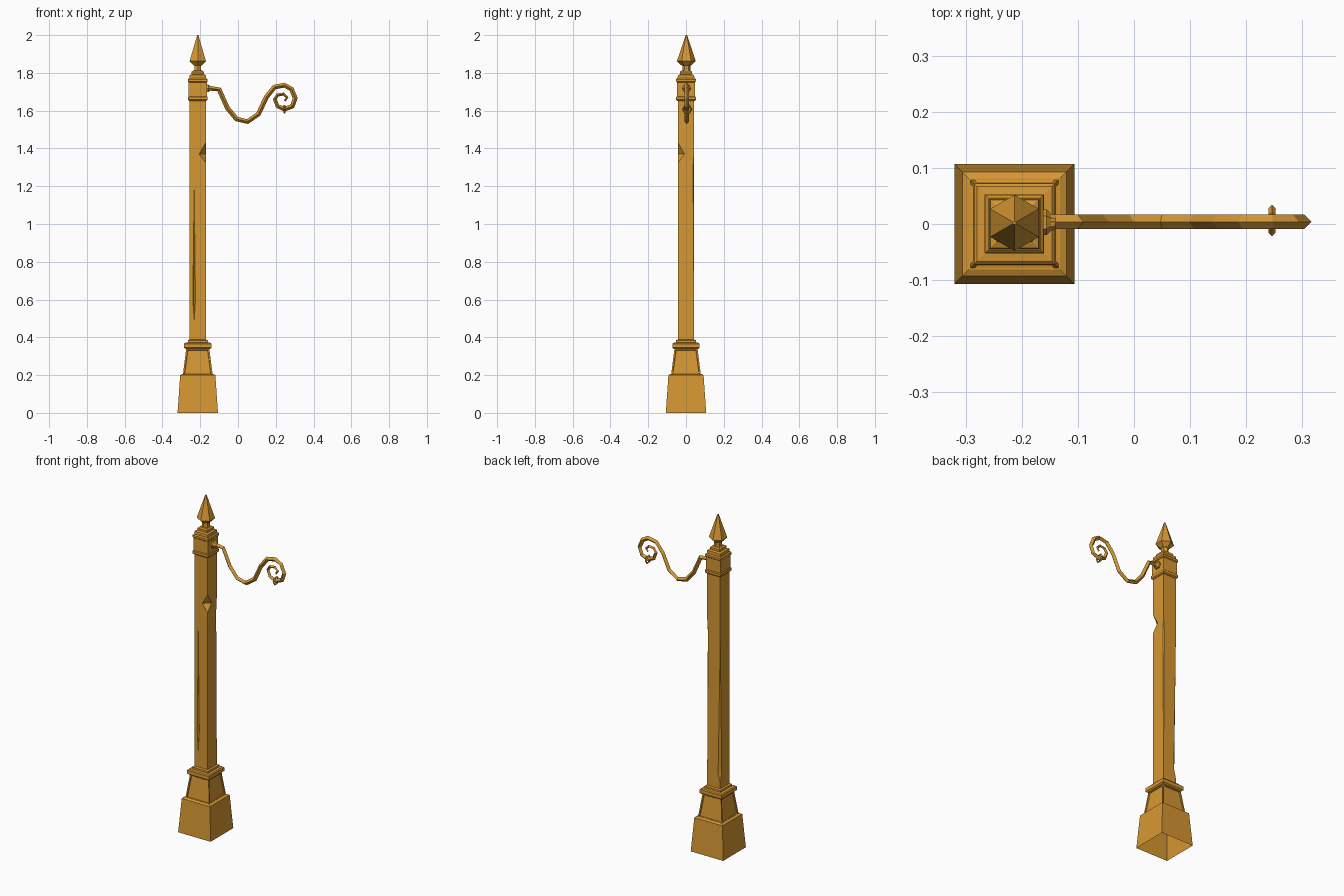
import bpy, bmesh, math
from mathutils import Vector

old = bpy.data.objects.get("Cube")
if old:
    bpy.data.objects.remove(old, do_unlink=True)

ochre = bpy.data.materials.new("ochre_paint")
ochre.use_nodes = True
COLOUR = (0.67, 0.31, 0.032, 1)
ochre.diffuse_color = COLOUR
ochre.node_tree.nodes["Principled BSDF"].inputs["Base Color"].default_value = COLOUR

PX = -0.213  # post axis


def finish(name, bm):
    bmesh.ops.recalc_face_normals(bm, faces=bm.faces)
    mesh = bpy.data.meshes.new(name)
    bm.to_mesh(mesh)
    bm.free()
    mesh.materials.append(ochre)
    obj = bpy.data.objects.new(name, mesh)
    bpy.context.scene.collection.objects.link(obj)
    return obj


def skin(bm, rings, caps=(True, True)):
    """Bridge equal rings of points; return the side faces."""
    vs = [[bm.verts.new(p) for p in ring] for ring in rings]
    n = len(vs[0])
    sides = [bm.faces.new((a[i], a[(i + 1) % n], b[(i + 1) % n], b[i]))
             for a, b in zip(vs, vs[1:]) for i in range(n)]
    if caps[0]:
        bm.faces.new(vs[0][::-1])
    if caps[1]:
        bm.faces.new(vs[-1])
    return sides


def ring(r, z, n, turn, cx=PX, cy=0.0):
    return [(cx + r * math.cos(turn + i * math.tau / n),
             cy + r * math.sin(turn + i * math.tau / n), z) for i in range(n)]


def square(name, profile, caps=(True, True)):
    """Stack of square sections given as (half width, height)."""
    bm = bmesh.new()
    skin(bm, [ring(h * math.sqrt(2), z, 4, math.pi / 4) for h, z in profile], caps)
    return finish(name, bm)


# Base block, open underneath
square("base_block", [(0.107, 0), (0.093, 0.2), (0.081, 0.206)], (False, True))

# Tapered plinth with a sunken panel on each side
bm = bmesh.new()
panels = skin(bm, [ring(h * math.sqrt(2), z, 4, math.pi / 4)
                   for h, z in ((0.079, 0.2), (0.061, 0.342))])
bmesh.ops.recalc_face_normals(bm, faces=bm.faces)
bmesh.ops.inset_individual(bm, faces=panels, thickness=0.011, depth=0)
bmesh.ops.inset_individual(bm, faces=panels, thickness=0.003, depth=-0.005)
finish("plinth", bm)

# Plinth moulding
square("plinth_moulding", [(0.064, 0.338), (0.072, 0.345), (0.072, 0.366),
                           (0.067, 0.371), (0.053, 0.373), (0.053, 0.384), (0.044, 0.388)])

# Post with weathered edges
post = square("post", [(0.043, 0.37), (0.043, 1.68)])


def gouge(name, x, y, r, low, wide, high):
    """Cut a spindle shaped nick out of the post."""
    bm = bmesh.new()
    skin(bm, [ring(r * 0.02, low, 4, 0, x, y), ring(r, wide, 4, 0, x, y),
              ring(r * 0.02, high, 4, 0, x, y)])
    cutter = finish(name, bm)
    cutter.hide_render = True
    cutter.hide_viewport = True
    cutter.display_type = 'WIRE'
    mod = post.modifiers.new(name, 'BOOLEAN')
    mod.operation = 'DIFFERENCE'
    mod.solver = 'EXACT'
    mod.object = cutter


gouge("edge_chip_cutter", PX + 0.043, -0.043, 0.036, 1.325, 1.37, 1.43)
gouge("back_edge_wear_cutter", PX - 0.043, 0.043, 0.014, 0.42, 0.48, 1.27)
gouge("side_edge_wear_cutter", PX + 0.043, 0.043, 0.006, 0.5, 1.3, 1.38)
gouge("front_crack_cutter", PX - 0.019, -0.043, 0.007, 0.49, 0.6, 1.2)

# Collar box with raised bands
square("collar_box", [(0.048, 1.66), (0.048, 1.765)])
square("collar_lower_band", [(0.046, 1.652), (0.052, 1.658), (0.052, 1.672), (0.048, 1.676)])
square("collar_upper_band", [(0.048, 1.75), (0.052, 1.754), (0.052, 1.766), (0.046, 1.772)])
square("top_step", [(0.045, 1.765), (0.043, 1.788), (0.032, 1.793), (0.032, 1.806), (0.024, 1.812)])

# Six sided spear finial
bm = bmesh.new()
skin(bm, [ring(r, z, 6, math.pi / 6, PX, 0.002) for r, z in
          ((0.026, 1.805), (0.021, 1.815), (0.021, 1.838), (0.029, 1.842),
           (0.05, 1.862), (0.005, 1.996), (0.003, 2.0))])
finish("spear_finial", bm)

# Bracket plate and socket on the collar
bm = bmesh.new()


def disc(x, r):
    return [(x, 0.003 + r * math.cos(i * math.tau / 6),
             1.718 + r * math.sin(i * math.tau / 6)) for i in range(6)]


skin(bm, [disc(x, r) for x, r in ((-0.17, 0.023), (-0.156, 0.023), (-0.148, 0.015), (-0.14, 0.013))])
finish("bracket_plate", bm)

# Scrolled arm with a diamond section
PATH = [(-0.16, 1.72), (-0.1, 1.712), (-0.056, 1.614), (-0.008, 1.556), (0.05, 1.542),
        (0.108, 1.582), (0.15, 1.672), (0.193, 1.725), (0.246, 1.735), (0.283, 1.714),
        (0.303, 1.667), (0.288, 1.624), (0.246, 1.608), (0.209, 1.624), (0.195, 1.661),
        (0.209, 1.683), (0.24, 1.688), (0.26, 1.67), (0.248, 1.652)]
pts = [Vector((x, 0.004, z)) for x, z in PATH]
side = Vector((0, 1, 0))
sections = []
for i, p in enumerate(pts):
    tangent = (pts[min(i + 1, len(pts) - 1)] - pts[max(i - 1, 0)]).normalized()
    out = tangent.cross(side)
    r = 0.013 if i < 13 else 0.011 - 0.001 * (i - 13)
    sections.append([p + out * r, p + side * r, p - out * r, p - side * r])
bm = bmesh.new()
skin(bm, sections)
finish("scroll_arm", bm)

# Hanging ring under the scroll
bm = bmesh.new()
N = 6
centre = Vector((0.246, 0.006, 1.608))
loops = []
for i in range(N):
    a = i * math.tau / N
    d = Vector((0, math.cos(a), math.sin(a)))
    loops.append([centre + d * (0.022 + 0.006 * math.cos(b)) + Vector((0.006 * math.sin(b), 0, 0))
                  for b in (0, math.pi / 2, math.pi, 3 * math.pi / 2)])
skin(bm, loops + loops[:1], (False, False))
bmesh.ops.remove_doubles(bm, verts=bm.verts, dist=0.0001)
finish("hanging_ring", bm)
